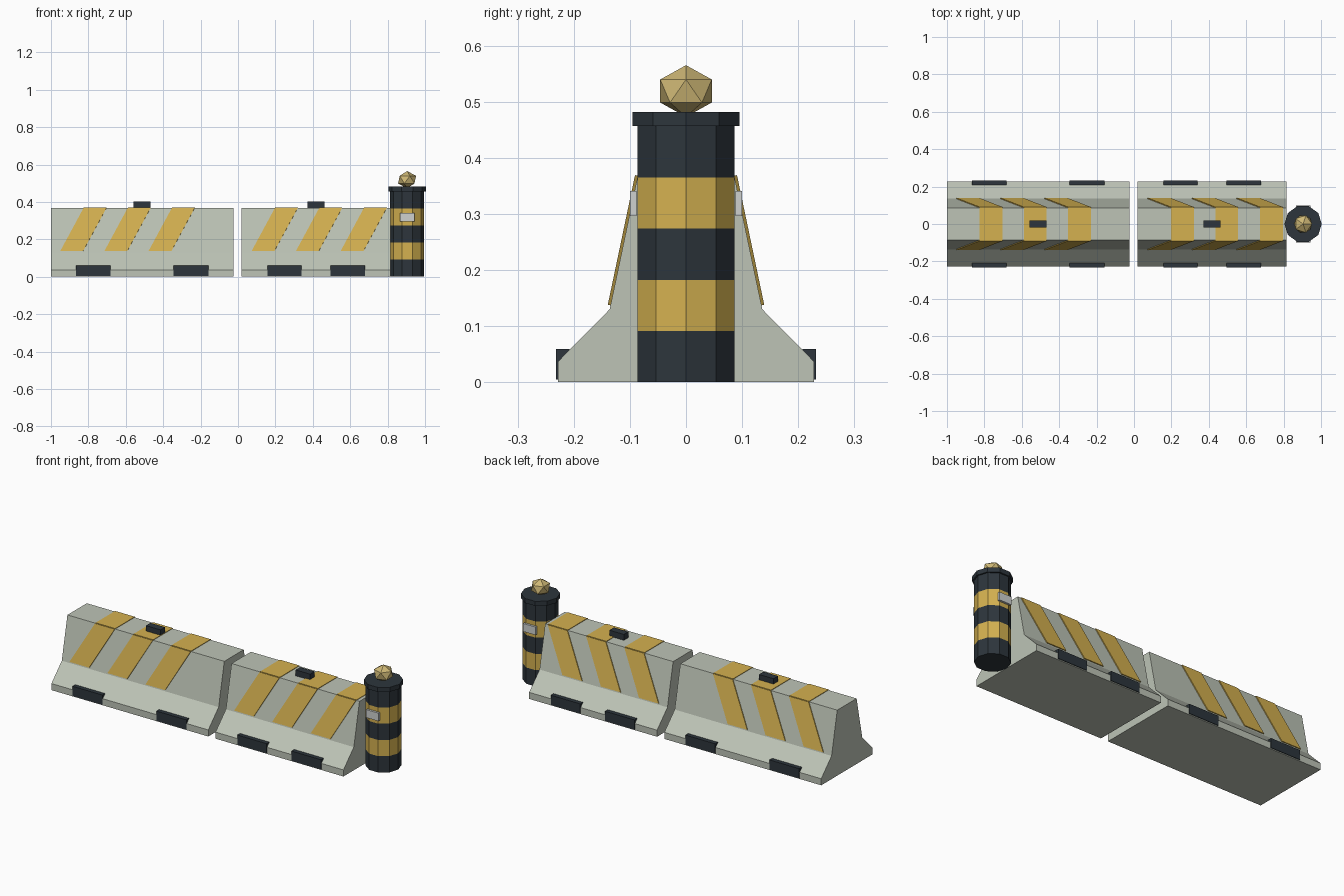
import bpy
import bmesh
from mathutils import Vector, Matrix

if "Cube" in bpy.data.objects:
    bpy.data.objects.remove(bpy.data.objects["Cube"], do_unlink=True)


def material(name, rgb):
    m = bpy.data.materials.new(name)
    m.use_nodes = True
    m.diffuse_color = (*rgb, 1)
    m.node_tree.nodes["Principled BSDF"].inputs["Base Color"].default_value = (*rgb, 1)
    return m


CONCRETE = material("pale concrete", (0.51, 0.55, 0.47))
YELLOW = material("warning yellow", (0.66, 0.44, 0.08))
DARK = material("dark rubber", (0.026, 0.036, 0.045))
LAMP = material("amber lamp", (0.62, 0.48, 0.18))
REFLECTOR = material("pale reflector", (0.62, 0.64, 0.63))


def finish(name, bm, *mats):
    bmesh.ops.recalc_face_normals(bm, faces=bm.faces)
    mesh = bpy.data.meshes.new(name)
    bm.to_mesh(mesh)
    bm.free()
    for m in mats:
        mesh.materials.append(m)
    ob = bpy.data.objects.new(name, mesh)
    bpy.context.collection.objects.link(ob)
    return ob


def prism(name, points, offset, mat):
    """Extrude a flat polygon along an offset vector."""
    bm = bmesh.new()
    face = bm.faces.new([bm.verts.new(p) for p in points])
    new = bmesh.ops.extrude_face_region(bm, geom=[face], use_keep_orig=True)["geom"]
    moved = [g for g in new if isinstance(g, bmesh.types.BMVert)]
    bmesh.ops.translate(bm, verts=moved, vec=offset)
    return finish(name, bm, mat)


def box(name, lo, hi, mat):
    (x0, y0, z0), (x1, y1, z1) = lo, hi
    base = [(x0, y0, z0), (x1, y0, z0), (x1, y1, z0), (x0, y1, z0)]
    return prism(name, base, (0, 0, z1 - z0), mat)


# Half profile of a barrier (y, z), from the ground up
PROFILE = [(0.228, 0), (0.228, 0.037), (0.136, 0.13), (0.086, 0.368)]
TOP_Y, TOP_Z = PROFILE[3]
STRIPE_Z = 0.137
STRIPE_Y = 0.1345
STRIPE_W = 0.122
LEAN = 0.125


def barrier(side, x0, x1, stripe_starts, feet, block_x):
    # Concrete body
    section = PROFILE + [(-y, z) for y, z in reversed(PROFILE)]
    prism(side + "_barrier", [(x0, y, z) for y, z in section], (x1 - x0, 0, 0), CONCRETE)

    # Painted stripes: one plate on top, one leaning plate on each flank
    for i, x in enumerate(stripe_starts):
        box(f"{side}_top_stripe_{i}", (x, -TOP_Y, TOP_Z - 0.002),
            (x + STRIPE_W, TOP_Y, TOP_Z + 0.003), YELLOW)
        for s, label in ((-1, "front"), (1, "back")):
            quad = [(x - LEAN, s * STRIPE_Y, STRIPE_Z),
                    (x - LEAN + STRIPE_W, s * STRIPE_Y, STRIPE_Z),
                    (x + STRIPE_W, s * TOP_Y, TOP_Z),
                    (x, s * TOP_Y, TOP_Z)]
            normal = Vector((0, s, 0.21)).normalized()
            prism(f"{side}_{label}_stripe_{i}", quad, normal * 0.005, YELLOW)

    # Rubber feet along both lower edges
    for i, (a, b) in enumerate(feet):
        for s, label in ((-1, "front"), (1, "back")):
            ys = sorted((s * 0.208, s * 0.232))
            box(f"{side}_{label}_foot_{i}", (a, ys[0], 0.005), (b, ys[1], 0.059), DARK)

    # Small block on top
    box(side + "_top_block", (block_x - 0.045, -0.02, TOP_Z - 0.004),
        (block_x + 0.045, 0.02, 0.401), DARK)


barrier("right", -1, -0.025, (-0.825, -0.589, -0.353),
        ((-0.866, -0.681), (-0.344, -0.159)), -0.513)
barrier("left", 0.02, 0.815, (0.198, 0.435, 0.674),
        ((0.158, 0.34), (0.495, 0.678)), 0.417)

# Banded post: stacked ten-sided drums
POST_X = 0.904
BAND = 0.0913


def drum(bm, radius, z0, z1):
    mat = Matrix.Translation((POST_X, 0, (z0 + z1) / 2)) @ Matrix.Rotation(1.5707963, 4, "Z")
    bmesh.ops.create_cone(bm, cap_ends=True, segments=10, radius1=radius,
                          radius2=radius, depth=z1 - z0, matrix=mat)


bm = bmesh.new()
drum(bm, 0.0913, 0, BAND * 5)
for i in range(1, 5):
    bmesh.ops.bisect_plane(bm, geom=bm.verts[:] + bm.edges[:] + bm.faces[:],
                           plane_co=(0, 0, BAND * i), plane_no=(0, 0, 1))
for f in bm.faces:
    f.material_index = int(f.calc_center_median().z / BAND) % 2 if abs(f.normal.z) < 0.5 else 0
finish("post", bm, DARK, YELLOW)

# Post cap
bm = bmesh.new()
drum(bm, 0.1, BAND * 5, 0.482)
finish("post_cap", bm, DARK)

# Faceted lamp
bm = bmesh.new()
bmesh.ops.create_icosphere(bm, subdivisions=1, radius=1,
                           matrix=Matrix.Translation((POST_X, 0, 0.519))
                           @ Matrix.Diagonal((0.054, 0.054, 0.046, 1)))
finish("lamp", bm, LAMP)

# Reflectors on the post
for s, label in ((-1, "front"), (1, "back")):
    ys = sorted((s * 0.088, s * 0.1))
    box(label + "_reflector", (POST_X - 0.039, ys[0], 0.296),
        (POST_X + 0.039, ys[1], 0.341), REFLECTOR)
